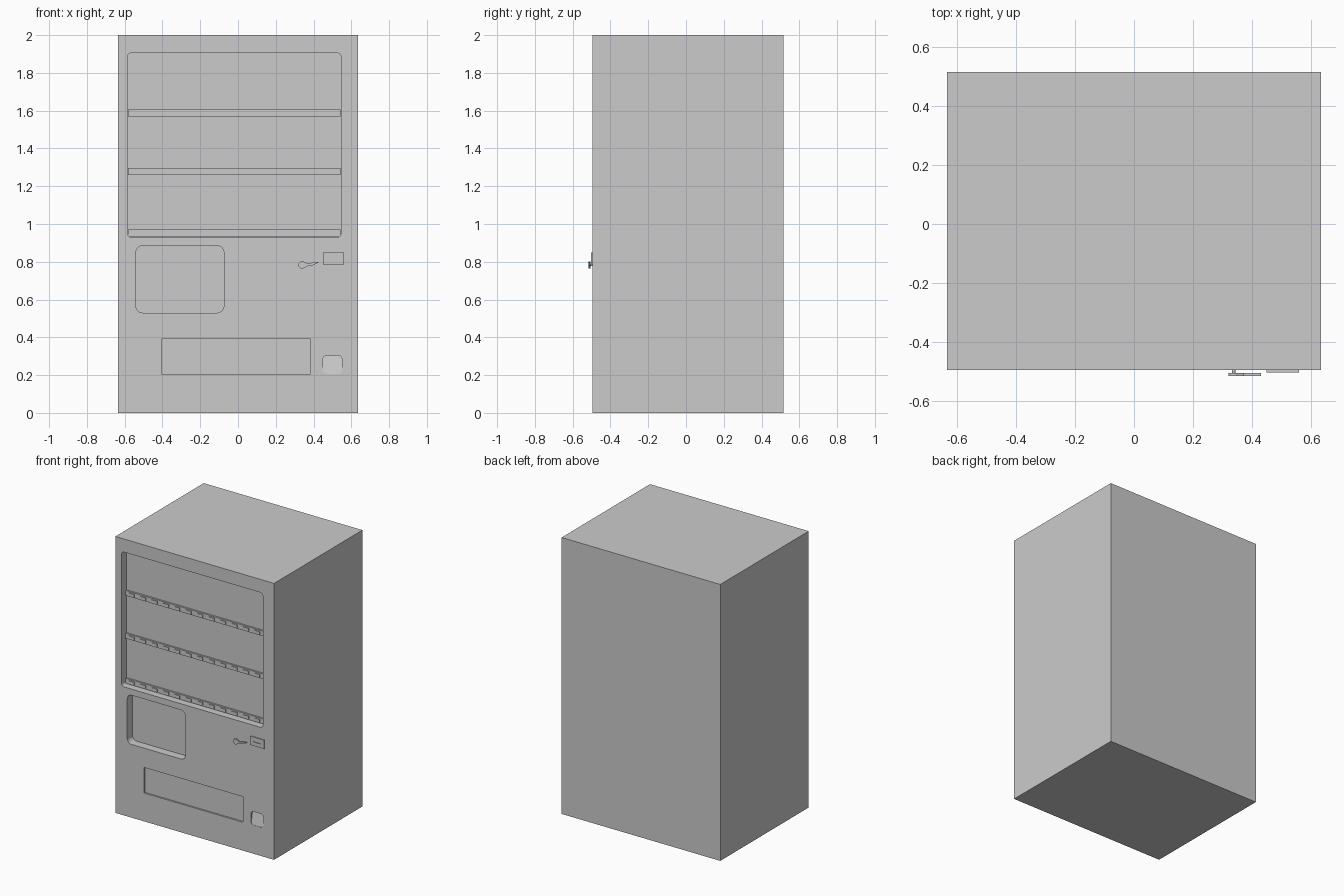
import bpy, bmesh, math

if "Cube" in bpy.data.objects:
    bpy.data.objects.remove(bpy.data.objects["Cube"])

FRONT, BACK = -0.495, 0.515


def prism(name, pts, y0, y1, slope=False):
    """Extrude an x-z outline from y0 to y1; slope tapers the far end towards the bottom."""
    lo = min(p[1] for p in pts)
    hi = max(p[1] for p in pts)
    bm = bmesh.new()
    a = [bm.verts.new((x, y0, z)) for x, z in pts]
    b = []
    for x, z in pts:
        f = 0.1 + 0.9 * (z - lo) / (hi - lo) if slope else 1
        b.append(bm.verts.new((x, FRONT + (y1 - FRONT) * f, z)))
    bm.faces.new(a)
    bm.faces.new(b[::-1])
    n = len(pts)
    for i in range(n):
        j = (i + 1) % n
        bm.faces.new((a[j], a[i], b[i], b[j]))
    bmesh.ops.recalc_face_normals(bm, faces=bm.faces)
    me = bpy.data.meshes.new(name)
    bm.to_mesh(me)
    bm.free()
    ob = bpy.data.objects.new(name, me)
    bpy.context.collection.objects.link(ob)
    return ob


def rect(x0, x1, z0, z1, r=0, seg=6):
    if r == 0:
        return [(x0, z0), (x1, z0), (x1, z1), (x0, z1)]
    pts = []
    corners = [(x1 - r, z0 + r, -90), (x1 - r, z1 - r, 0), (x0 + r, z1 - r, 90), (x0 + r, z0 + r, 180)]
    for cx, cz, start in corners:
        for i in range(seg + 1):
            t = math.radians(start + 90 * i / seg)
            pts.append((cx + r * math.cos(t), cz + r * math.sin(t)))
    return pts


def cut(ob, cutter):
    m = ob.modifiers.new("recess", 'BOOLEAN')
    m.operation = 'DIFFERENCE'
    m.solver = 'EXACT'
    m.object = cutter
    bpy.context.view_layer.objects.active = ob
    bpy.ops.object.modifier_apply(modifier=m.name)
    bpy.data.objects.remove(cutter)


# Cabinet with recesses: display window, sign panel, pickup slot, coin return
cabinet = prism("cabinet", rect(-0.635, 0.635, 0, 2), FRONT, BACK)
WINDOW_BACK = FRONT + 0.055
for outline, depth, slope in [
    (rect(-0.585, 0.545, 0.93, 1.905, 0.02), 0.055, False),
    (rect(-0.54, -0.075, 0.53, 0.885, 0.035), 0.06, False),
    (rect(-0.405, 0.385, 0.205, 0.39), 0.012, False),
    (rect(0.45, 0.55, 0.207, 0.305, 0.022), 0.02, True),
]:
    cut(cabinet, prism("cutter", outline, FRONT - 0.03, FRONT + depth, slope))

# Display shelves, each with a row of twelve buttons
for s, z in enumerate((0.935, 1.26, 1.57)):
    y = WINDOW_BACK - 0.012
    prism(f"shelf_{s + 1}", rect(-0.583, 0.542, z, z + 0.037), y, WINDOW_BACK + 0.005)
    for i in range(12):
        x = -0.533 + i * 0.0915
        prism(f"button_{s + 1}_{i + 1}", rect(x - 0.021, x + 0.021, z + 0.006, z + 0.028),
              y - 0.006, y + 0.002)

# Coin plate with slot
plate = prism("coin_plate", rect(0.45, 0.56, 0.785, 0.848), FRONT - 0.008, FRONT + 0.004)
cut(plate, prism("cutter", rect(0.475, 0.535, 0.813, 0.82), FRONT - 0.03, FRONT - 0.003))

# Coin return lever: round head tapering to a flared tip, on a short stem
head = [(0.34 + 0.02 * math.cos(math.radians(t)), 0.783 + 0.019 * math.sin(math.radians(t)))
        for t in range(50, 311, 20)]
lever = head + [(0.372, 0.778), (0.395, 0.78), (0.43, 0.799), (0.395, 0.797), (0.372, 0.79)]
prism("return_lever", lever, FRONT - 0.02, FRONT - 0.011)
stem = [(0.338 + 0.006 * math.cos(math.tau * i / 12), 0.783 + 0.006 * math.sin(math.tau * i / 12))
        for i in range(12)]
prism("lever_stem", stem, FRONT - 0.013, FRONT + 0.004)
